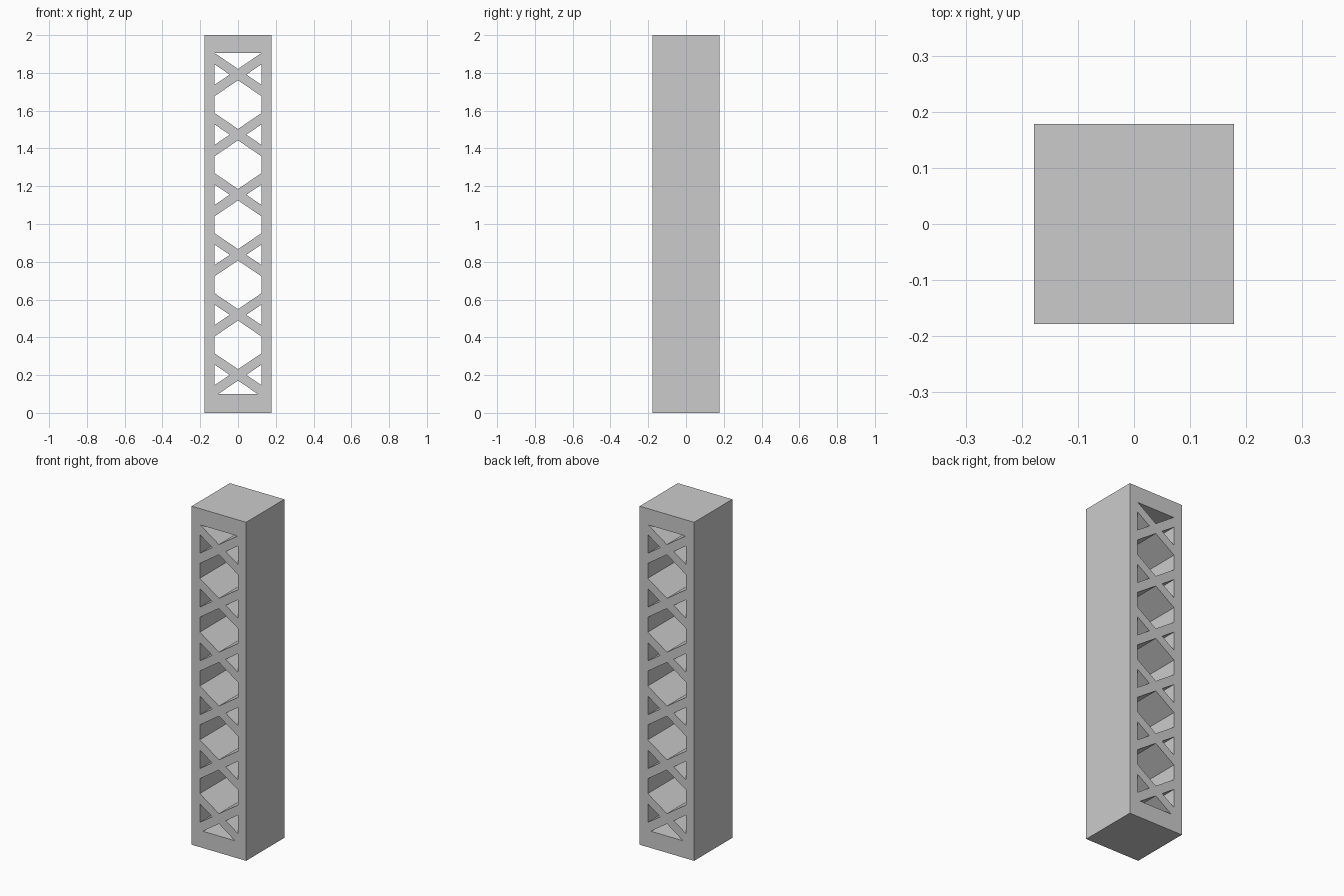
import bpy, bmesh

if "Cube" in bpy.data.objects:
    bpy.data.objects.remove(bpy.data.objects["Cube"])

W, H = 0.178, 2.0            # half width, height
IN = 0.125                   # half width of the opening
Z0, Z1 = 0.099, 1.904        # bottom and top of the opening
SLOPE, T = 0.68, 0.030       # brace slope, half vertical thickness
CENTRES = [0.201 + 0.318 * k for k in range(6)]


def prism(bm, pts, d):
    """Extrude an x-z outline from y=-d to y=d."""
    face = bm.faces.new([bm.verts.new((x, -d, z)) for x, z in pts])
    ext = bmesh.ops.extrude_face_region(bm, geom=[face])
    verts = [g for g in ext["geom"] if isinstance(g, bmesh.types.BMVert)]
    bmesh.ops.translate(bm, verts=verts, vec=(0, 2 * d, 0))


def make(name, outlines, d):
    bm = bmesh.new()
    for o in outlines:
        prism(bm, o, d)
    bmesh.ops.recalc_face_normals(bm, faces=bm.faces)
    me = bpy.data.meshes.new(name)
    bm.to_mesh(me)
    bm.free()
    ob = bpy.data.objects.new(name, me)
    bpy.context.collection.objects.link(ob)
    return ob


# Solid column
column = make("lattice_column", [[(-W, 0), (W, 0), (W, H), (-W, H)]], W)

# Openings left between the crossed braces
holes = []
rise = SLOPE * IN
for c in CENTRES:
    for s in (-1, 1):
        holes.append([(s * T / SLOPE, c), (s * IN, c + rise - T), (s * IN, c - rise + T)])
for a, b in zip(CENTRES, CENTRES[1:]):
    lo, hi = a + T, b - T
    holes.append([(0, lo), (IN, lo + rise), (IN, hi - rise),
                  (0, hi), (-IN, hi - rise), (-IN, lo + rise)])
for tip, end in ((CENTRES[0] - T, Z0), (CENTRES[-1] + T, Z1)):
    x = abs(end - tip) / SLOPE
    holes.append([(0, tip), (x, end), (-x, end)])

cutter = make("opening_cutter", holes, W + 0.1)
cutter.hide_render = True
cutter.hide_viewport = True

# Cut the openings right through
mod = column.modifiers.new("openings", 'BOOLEAN')
mod.operation = 'DIFFERENCE'
mod.solver = 'EXACT'
mod.object = cutter
bpy.context.view_layer.objects.active = column
bpy.ops.object.modifier_apply(modifier=mod.name)
bpy.data.objects.remove(cutter)
